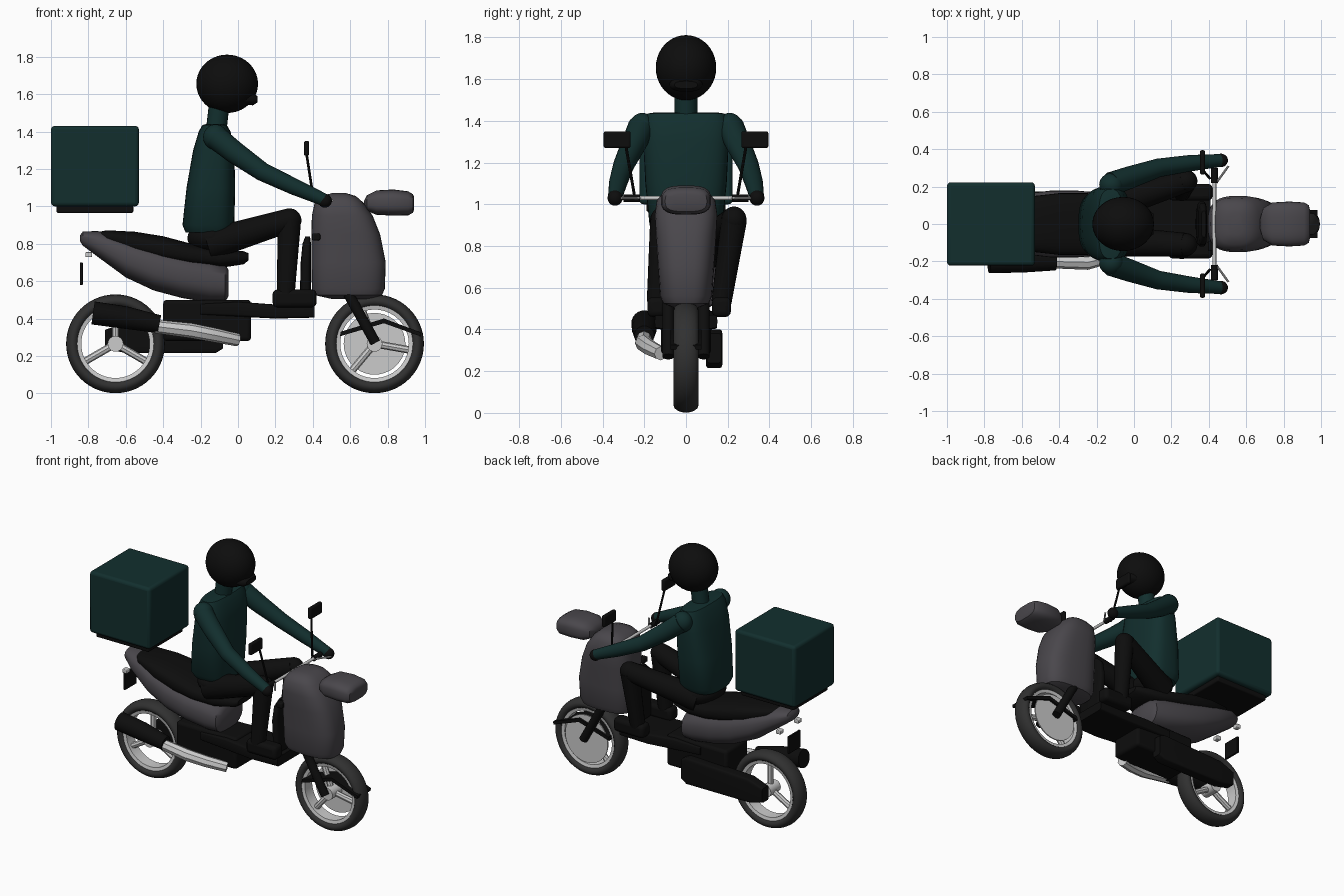
import bpy, bmesh
from math import sin, cos, pi, radians
from mathutils import Vector, Matrix

if "Cube" in bpy.data.objects:
    bpy.data.objects.remove(bpy.data.objects["Cube"])


def mat(name, c):
    m = bpy.data.materials.new(name)
    m.diffuse_color = (*c, 1)
    m.use_nodes = True
    m.node_tree.nodes["Principled BSDF"].inputs["Base Color"].default_value = m.diffuse_color
    return m


TEAL = mat("teal", (0.006, 0.028, 0.027))
BLACK = mat("black", (0.004, 0.004, 0.004))
GREY = mat("dark_grey", (0.068, 0.063, 0.072))
TYRE = mat("tyre_rubber", (0.03, 0.03, 0.03))


def finish(name, bm, m, bevel=0):
    bmesh.ops.recalc_face_normals(bm, faces=bm.faces)
    me = bpy.data.meshes.new(name)
    bm.to_mesh(me)
    bm.free()
    ob = bpy.data.objects.new(name, me)
    bpy.context.collection.objects.link(ob)
    if m:
        me.materials.append(m)
    if bevel:
        b = ob.modifiers.new("bevel", 'BEVEL')
        b.width, b.segments = bevel, 3
    bpy.ops.object.select_all(action='DESELECT')
    ob.select_set(True)
    bpy.context.view_layer.objects.active = ob
    bpy.ops.object.shade_smooth_by_angle(angle=radians(40))
    return ob


def skin(bm, rings, closed=False):
    # bridge successive vertex rings, cap the ends if open
    vs = [[bm.verts.new(p) for p in r] for r in rings]
    n = len(vs[0])
    pairs = list(zip(vs, vs[1:])) + ([(vs[-1], vs[0])] if closed else [])
    for a, b in pairs:
        for i in range(n):
            bm.faces.new((a[i], a[(i + 1) % n], b[(i + 1) % n], b[i]))
    if not closed:
        bm.faces.new(vs[0])
        bm.faces.new(vs[-1])


def box(name, x, y, z, m, bevel=0.008):
    bm = bmesh.new()
    skin(bm, [[(x[0], y[0], c), (x[1], y[0], c), (x[1], y[1], c), (x[0], y[1], c)] for c in z])
    return finish(name, bm, m, bevel)


def loft(name, axis, rows, m, e=2.6, y=0, n=36):
    # rows: position on axis, low, high, half width in y; superellipse sections
    bm, rings = bmesh.new(), []
    for p, lo, hi, hy in rows:
        ring = []
        for i in range(n):
            c, s = cos(2 * pi * i / n), sin(2 * pi * i / n)
            u = (lo + hi) / 2 + (hi - lo) / 2 * abs(c) ** (2 / e) * (1 if c > 0 else -1)
            v = y + hy * abs(s) ** (2 / e) * (1 if s > 0 else -1)
            ring.append((p, v, u) if axis == 'x' else (u, v, p))
        rings.append(ring)
    skin(bm, rings)
    return finish(name, bm, m)


def tube(name, pts, radii, m, n=20):
    bm, rings = bmesh.new(), []
    pts = [Vector(p) for p in pts]
    if not isinstance(radii, (list, tuple)):
        radii = [radii] * len(pts)
    for i, p in enumerate(pts):
        t = (pts[min(i + 1, len(pts) - 1)] - pts[max(i - 1, 0)]).normalized()
        ref = Vector((0, 1, 0)) if abs(t.y) < 0.8 else Vector((0, 0, 1))
        a = t.cross(ref).normalized()
        b = t.cross(a)
        rings.append([p + radii[i] * (a * cos(2 * pi * k / n) + b * sin(2 * pi * k / n)) for k in range(n)])
    skin(bm, rings)
    return finish(name, bm, m)


def ball(name, loc, size, m):
    bm = bmesh.new()
    bmesh.ops.create_uvsphere(bm, u_segments=32, v_segments=20, radius=1,
                              matrix=Matrix.Translation(loc) @ Matrix.Diagonal((*size, 1)))
    return finish(name, bm, m)


def ring(name, x, z, profile, m, n=56):
    # profile of (radius, y) spun round the axle
    bm = bmesh.new()
    skin(bm, [[(x + r * cos(2 * pi * k / n), y, z + r * sin(2 * pi * k / n)) for r, y in profile]
              for k in range(n)], closed=True)
    return finish(name, bm, m)


# wheels
for tag, wx, turn in (("rear", -0.655, 90), ("front", 0.73, 110)):
    ring(tag + "_tyre", wx, 0.265,
         [(0.228 + 0.036 * cos(k * pi / 8), 0.06 * sin(k * pi / 8)) for k in range(16)], TYRE)
    ring(tag + "_rim", wx, 0.265, [(0.183, -0.04), (0.205, -0.045), (0.205, 0.045), (0.183, 0.04)], None)
    tube(tag + "_hub", [(wx, -0.055, 0.265), (wx, 0.055, 0.265)], 0.042, None)
    for k in range(3):
        a = radians(turn + 120 * k)
        tube(f"{tag}_spoke_{k}", [(wx + r * cos(a), 0, 0.265 + r * sin(a)) for r in (0.03, 0.19)], 0.02, None, 8)
tube("brake_disc", [(0.73, 0.052, 0.265), (0.73, 0.06, 0.265)], 0.165, None, 40)

# front fender strip and fork
bm = bmesh.new()
skin(bm, [[(x, y, z) for x, z in ((0.545, 0.305), (0.78, 0.375), (0.975, 0.305),
                                  (0.98, 0.325), (0.78, 0.4), (0.55, 0.33))] for y in (-0.075, 0.075)])
finish("front_fender", bm, BLACK)
for s, side in ((-1, "right"), (1, "left")):
    tube(side + "_fork", [(0.58, s * 0.085, 0.55), (0.735, s * 0.085, 0.27)], 0.028, BLACK)

# front fairing, inner panel, headlight
loft("front_fairing", 'z', [(.505, .5, .72, .06), (.525, .41, .77, .11), (.56, .395, .785, .125),
     (.7, .392, .79, .135), (.85, .392, .76, .145), (.95, .395, .72, .15), (1.02, .41, .67, .14),
     (1.055, .45, .63, .11), (1.07, .5, .58, .06)], GREY, 2.9)
loft("inner_leg_panel", 'z', [(.48, .33, .39, .1), (.7, .335, .39, .12), (.8, .345, .39, .11),
     (.84, .36, .385, .07)], BLACK, 4)
box("hook", (0.395, 0.44), (-0.145, -0.09), (0.818, 0.855), BLACK)
loft("headlight", 'x', [(.675, 1.01, 1.03, .03), (.69, .975, 1.06, .085), (.74, .955, 1.085, .115),
     (.83, .95, 1.09, .12), (.91, .952, 1.08, .115), (.935, .965, 1.065, .1), (.942, .985, 1.05, .07)], GREY, 3)

# tail body and seat
loft("tail_body", 'x', [(-.845, .815, .845, .03), (-.83, .79, .865, .07), (-.75, .73, .868, .12),
     (-.6, .62, .83, .16), (-.45, .55, .79, .178), (-.3, .51, .75, .178), (-.15, .485, .72, .165),
     (-.07, .488, .69, .15), (-.05, .52, .66, .12)], GREY, 2.5)
loft("seat", 'x', [(-.76, .83, .86, .05), (-.7, .8, .872, .11), (-.55, .74, .864, .148), (-.4, .7, .84, .165),
     (-.25, .68, .8, .165), (-.1, .67, .77, .14), (.03, .69, .76, .1), (.055, .71, .75, .08)], BLACK, 2.7)

# engine, floorboard, transmission case
box("engine_block", (-0.4, 0.07), (-0.12, 0.12), (0.28, 0.5), BLACK, 0.02)
loft("floorboard", 'x', [(-.2, .42, .48, .13), (0, .41, .49, .14), (.2, .4, .475, .15), (.41, .405, .47, .15)],
     BLACK, 9)
loft("transmission_case", 'x', [(-.71, .24, .34, .035), (-.6, .215, .38, .04), (-.12, .215, .4, .04),
     (-.08, .24, .38, .035)], BLACK, 8, y=0.135)

# exhaust
tube("muffler", [(-.775, -.2, .43), (-.6, -.2, .405), (-.42, -.2, .37)], [.062, .06, .048], BLACK, 24)
tube("exhaust_pipe", [(-.46, -.2, .36), (-.25, -.205, .335), (-.12, -.17, .31), (0, -.12, .285)],
     [.036, .04, .038, .034], None, 8)

# number plate and rear indicators
box("rear_plate", (-0.845, -0.83), (-0.065, 0.065), (0.58, 0.7), BLACK, 0.003)
for s, side in ((-1, "right"), (1, "left")):
    box(side + "_rear_indicator", (-0.815, -0.78), (s * 0.1 - 0.02, s * 0.1 + 0.02), (0.728, 0.755), None, 0.005)

# delivery box on its tray
box("delivery_box", (-1.0, -0.53), (-0.223, 0.223), (1.0, 1.43), TEAL, 0.02)
box("box_tray", (-0.97, -0.56), (-0.19, 0.19), (0.965, 1.005), BLACK)

# handlebar, grips, levers, mirrors
tube("handlebar", [(.43, -.34, 1.03), (.43, .34, 1.03)], 0.01, None, 12)
for s, side in ((-1, "right"), (1, "left")):
    tube(side + "_grip", [(.43, s * .22, 1.03), (.43, s * .3, 1.03)], 0.018, BLACK)
    tube(side + "_brake_lever", [(.44, s * .22, 1.03), (.505, s * .31, 1.03)], 0.006, None, 8)
    tube(side + "_mirror_stem", [(.405, s * .245, 1.03), (.365, s * .29, 1.29)], 0.007, BLACK, 8)
    box(side + "_mirror", (.353, .38), sorted((s * .265, s * .395)), (1.27, 1.35), BLACK, 0.01)

# rider torso and head
loft("torso", 'z', [(.86, -.28, -.03, .15), (.9, -.297, -.02, .175), (1.1, -.275, -.015, .195),
     (1.3, -.24, -.02, .205), (1.4, -.21, -.04, .2), (1.435, -.19, -.06, .185), (1.44, -.17, -.08, .15)], TEAL, 3)
tube("neck", [(-.115, 0, 1.42), (-.1, 0, 1.55)], .055, TEAL)
ball("helmet", (-.058, 0, 1.655), (.165, .145, .156), BLACK)
loft("helmet_chin_bar", 'x', [(.02, 1.545, 1.61, .085), (.08, 1.54, 1.605, .075), (.103, 1.555, 1.59, .055)], BLACK)

# arms and legs
for s, side, knee, ankle in ((-1, "right", -.11, -.14), (1, "left", .23, .17)):
    ball(side + "_shoulder", (-.12, s * .21, 1.37), (.066, .062, .068), TEAL)
    tube(side + "_arm", [(-.12, s * .215, 1.37), (-.02, s * .25, 1.29), (.13, s * .3, 1.185), (.3, s * .325, 1.105),
         (.46, s * .34, 1.035)], [.064, .06, .05, .044, .034], TEAL)
    ball(side + "_hand", (.465, s * .34, 1.03), (.037, .036, .037), BLACK)
    tube(side + "_thigh", [(-.16, s * .09, .795), (.27, knee, .925)], [.085, .063], BLACK)
    ball(side + "_knee", (.275, knee, .925), (.064, .06, .064), BLACK)
    tube(side + "_shin", [(.275, knee, .925), (.255, ankle, .53)], [.062, .048], BLACK)
    box(side + "_shoe", (.185, .42), (ankle - .045, ankle + .045), (.46, .555), BLACK, 0.025)
ball("hips", (-.14, 0, .83), (.13, .17, .09), BLACK)
